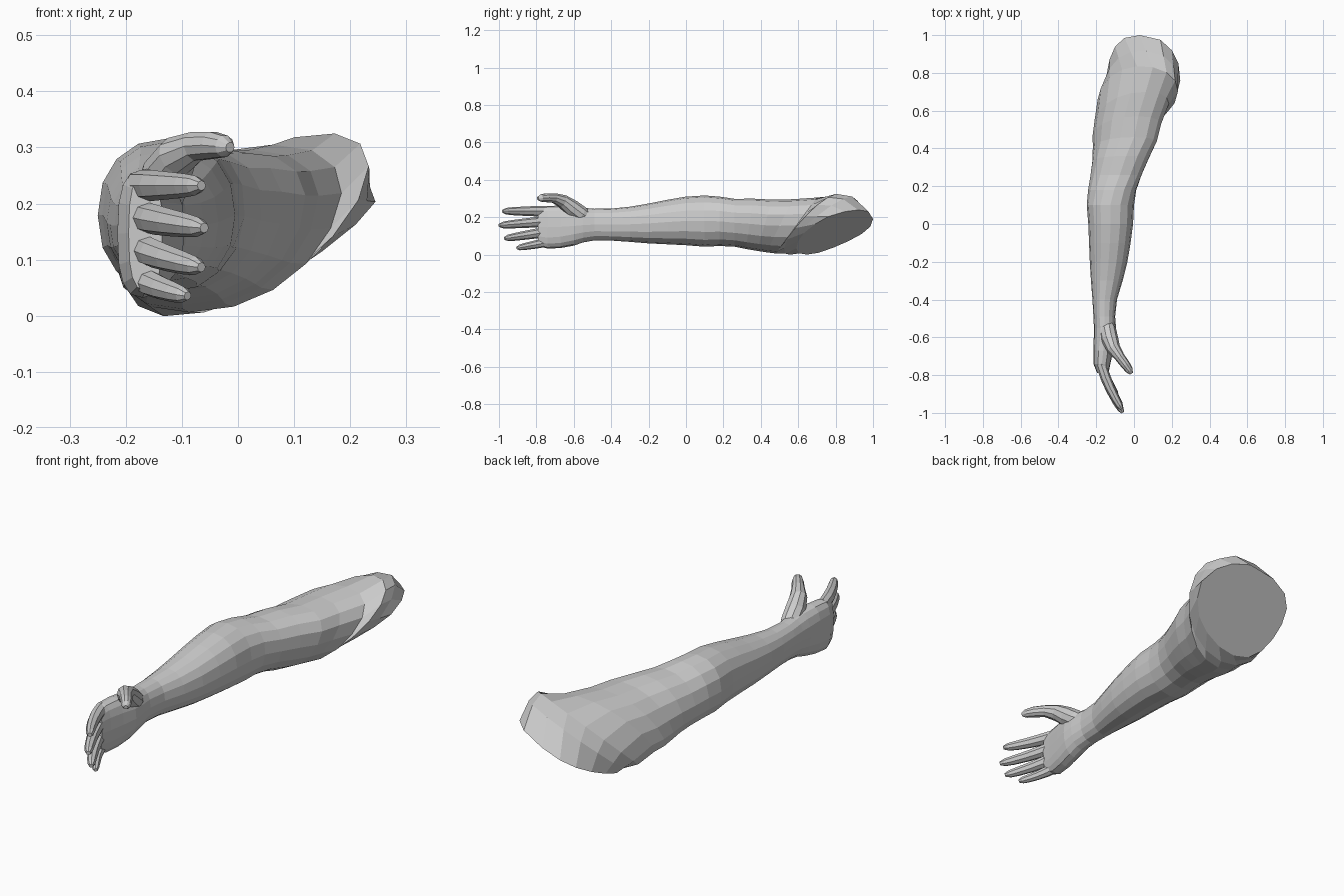
import bpy, bmesh, math
from mathutils import Vector

skin = bpy.data.materials.new("plain grey")
skin.diffuse_color = (0.6, 0.6, 0.6, 1)


def loft(name, rings):
    """Skin a list of equal-length point rings and close both ends."""
    bm = bmesh.new()
    vs = [[bm.verts.new(p) for p in r] for r in rings]
    n = len(vs[0])
    for a, b in zip(vs, vs[1:]):
        for i in range(n):
            j = (i + 1) % n
            bm.faces.new((a[i], a[j], b[j], b[i]))
    bm.faces.new(vs[0])
    bm.faces.new(vs[-1])
    bmesh.ops.recalc_face_normals(bm, faces=bm.faces[:])
    me = bpy.data.meshes.new(name)
    bm.to_mesh(me)
    bm.free()
    me.materials.append(skin)
    ob = bpy.data.objects.new(name, me)
    bpy.context.collection.objects.link(ob)
    return ob


def oval(c, u, v, n=16, p=1.0):
    """Oval ring from centre and two half axes; p < 1 makes it boxier."""
    c, u, v = Vector(c), Vector(u), Vector(v)
    out = []
    for i in range(n):
        t = 2 * math.pi * i / n
        a, b = math.cos(t), math.sin(t)
        out.append(c + u * math.copysign(abs(a) ** p, a) + v * math.copysign(abs(b) ** p, b))
    return out


def section(y, x0, x1, z0, z1, lean=0.0, tilt=0.0, p=0.9):
    """Cross-section given by its extents along the arm."""
    return oval(((x0 + x1) / 2, y, (z0 + z1) / 2), ((x1 - x0) / 2, 0, 0),
                (lean, tilt, (z1 - z0) / 2), p=p)


def tube(name, path, n=8):
    """Tapered finger along (x, y, z, radius) points."""
    pts = [Vector(q[:3]) for q in path]
    rings = []
    for i, q in enumerate(path):
        d = (pts[min(i + 1, len(pts) - 1)] - pts[max(i - 1, 0)]).normalized()
        u = d.cross(Vector((0, 0, 1))).normalized()
        rings.append(oval(pts[i], u * q[3], u.cross(d) * q[3], n))
    return loft(name, rings)


# palm, wrist, forearm, elbow and upper arm, from the knuckles back
rings = [section(*s) for s in (
    (-0.79, -0.195, -0.135, 0.045, 0.25, 0, 0, 0.75),
    (-0.74, -0.215, -0.125, 0.032, 0.26, 0, 0, 0.75),
    (-0.67, -0.215, -0.11, 0.035, 0.262, 0, 0, 0.8),
    (-0.60, -0.213, -0.095, 0.048, 0.258),
    (-0.55, -0.212, -0.095, 0.065, 0.25),
    (-0.49, -0.215, -0.10, 0.076, 0.245),
    (-0.40, -0.22, -0.09, 0.075, 0.246),
    (-0.30, -0.228, -0.06, 0.068, 0.256),
    (-0.20, -0.234, -0.035, 0.06, 0.273),
    (-0.10, -0.238, -0.018, 0.055, 0.293),
    (0.00, -0.242, -0.005, 0.05, 0.31),
    (0.10, -0.25, 0.0, 0.042, 0.316),
    (0.18, -0.243, 0.012, 0.046, 0.31, 0.01),
    (0.26, -0.23, 0.04, 0.042, 0.298, 0.02),
    (0.34, -0.218, 0.075, 0.03, 0.299, 0.03, 0.02),
    (0.42, -0.208, 0.11, 0.02, 0.294, 0.05, 0.04),
    (0.50, -0.205, 0.13, 0.012, 0.296, 0.06, 0.07),
    (0.59, -0.19, 0.165, 0.006, 0.305, 0.075, 0.11),
)]
shoulder = oval((0.02, 0.68, 0.162), (0.195, -0.04, 0.045), (0.08, 0.15, 0.156), p=0.95)
# slanted cut end of the upper arm
rim_xy = ((.245, .76), (.235, .85), (.20, .92), (.14, .975), (.03, 1), (-.05, .985),
          (-.10, .94), (-.13, .87), (-.145, .79), (-.145, .71), (-.125, .645), (-.07, .605),
          (0, .59), (.08, .60), (.15, .63), (.21, .69))
rim = [Vector((x, y, max(0, 0.21 + 0.45 * (x - 0.245) + 0.35 * (y - 0.78)))) for x, y in rim_xy]
# rounded top between shoulder and cut
dome = [(a + b) / 2 + Vector((0, 0, 0.035 * max(0, math.sin(math.tau * i / 16))))
        for i, (a, b) in enumerate(zip(shoulder, rim))]
loft("arm", rings + [shoulder, dome, rim])

# fingers: base height, knuckle x, tip position, thickness
for name, bz, bx, tip, r in (
        ("index_finger", 0.232, -0.175, (-0.068, -0.975, 0.232), 0.026),
        ("middle_finger", 0.178, -0.175, (-0.063, -0.993, 0.157), 0.026),
        ("ring_finger", 0.122, -0.175, (-0.068, -0.965, 0.087), 0.025),
        ("little_finger", 0.066, -0.17, (-0.092, -0.90, 0.036), 0.022)):
    b, t = Vector((bx, -0.74, bz)), Vector(tip)
    path = []
    for f, k in ((0, 1.05), (0.3, 1.05), (0.55, 0.95), (0.8, 0.82), (0.94, 0.68), (1.02, 0.35)):
        q = b.lerp(t, f)
        q.x -= 0.04 * f * (1 - f)  # slight curl towards the palm
        path.append((*q, r * k))
    tube(name, path)

# thumb with its fleshy base
tube("thumb", [(-0.15, -0.51, 0.19, 0.03), (-0.14, -0.56, 0.215, 0.045),
               (-0.128, -0.61, 0.25, 0.045), (-0.108, -0.66, 0.285, 0.037),
               (-0.075, -0.705, 0.302, 0.027), (-0.045, -0.745, 0.304, 0.025),
               (-0.024, -0.775, 0.302, 0.02), (-0.014, -0.792, 0.30, 0.009)], 10)
